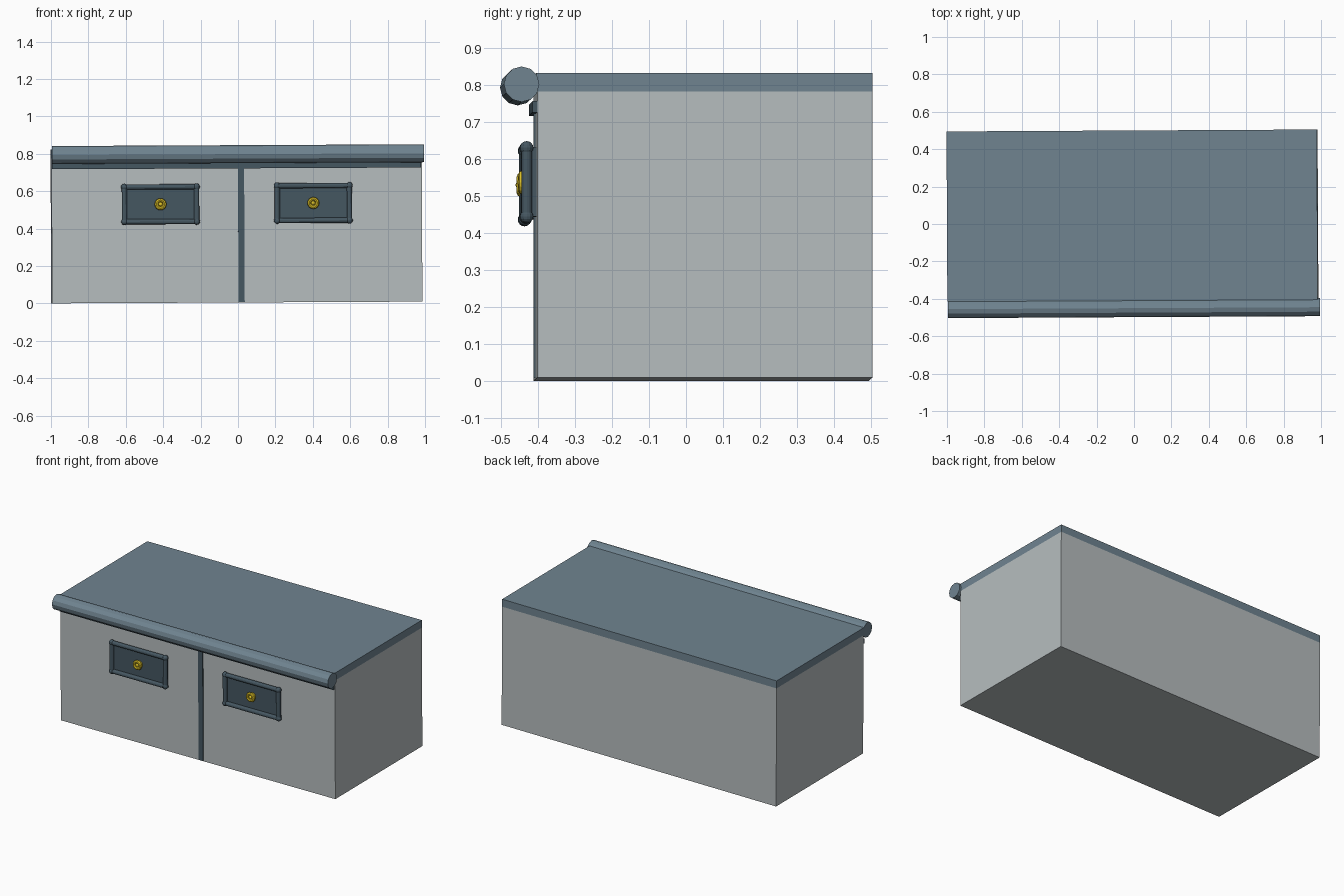
import bpy, math
from mathutils import Matrix, Vector

if "Cube" in bpy.data.objects:
    bpy.data.objects.remove(bpy.data.objects["Cube"])

# The whole model leans by a fraction of a degree
TILT = Matrix.Rotation(math.radians(0.3), 4, 'Z') @ Matrix.Rotation(math.radians(-0.27), 4, 'Y')


def material(name, rgb):
    m = bpy.data.materials.new(name)
    m.diffuse_color = (*rgb, 1)
    m.use_nodes = True
    m.node_tree.nodes["Principled BSDF"].inputs["Base Color"].default_value = m.diffuse_color
    return m


STONE = material("pale_stone", (0.47, 0.51, 0.52))
SLATE = material("slate", (0.16, 0.23, 0.28))
DARK = material("dark_slate", (0.06, 0.095, 0.12))
GOLD = material("gold", (0.75, 0.55, 0.02))


def finish(name, mat, smooth=False):
    o = bpy.context.object
    o.name = name
    o.data.materials.append(mat)
    if smooth:
        bpy.ops.object.shade_smooth_by_angle(angle=math.radians(40))
    bpy.context.view_layer.update()
    o.matrix_world = TILT @ o.matrix_world
    return o


def box(name, x, y, z, mat):
    bpy.ops.mesh.primitive_cube_add(size=1, location=(sum(x) / 2, sum(y) / 2, sum(z) / 2))
    bpy.context.object.scale = (x[1] - x[0], y[1] - y[0], z[1] - z[0])
    return finish(name, mat)


def rod(name, a, b, r, mat, sides=12):
    a, b = Vector(a), Vector(b)
    d = b - a
    bpy.ops.mesh.primitive_cylinder_add(vertices=sides, radius=r, depth=d.length, location=(a + b) / 2)
    bpy.context.object.rotation_euler = d.to_track_quat('Z', 'Y').to_euler()
    return finish(name, mat)


def ball(name, loc, r, mat):
    bpy.ops.mesh.primitive_uv_sphere_add(segments=12, ring_count=8, radius=r, location=loc)
    return finish(name, mat)


# Body, lid slab and rounded front edge
box("body", (-0.996, 0.984), (-0.407, 0.5), (0.005, 0.779), STONE)
box("top_slab", (-0.996, 0.984), (-0.41, 0.5), (0.779, 0.828), SLATE)
rod("front_roll", (-0.994, -0.45, 0.798), (0.996, -0.45, 0.798), 0.048, SLATE)

# Trim under the roll and the strip between the drawers
box("moulding", (-0.994, 0.98), (-0.42, -0.40), (0.722, 0.752), DARK)
box("divider", (0.001, 0.034), (-0.413, -0.40), (0.008, 0.73), DARK)


# Two framed plates with gold knobs
def drawer_plate(side, cx, cz):
    w, h, y = 0.193, 0.093, -0.434
    box(side + "_plate", (cx - w, cx + w), (-0.428, -0.40), (cz - h, cz + h), DARK)
    corners = [(cx - w, y, cz - h), (cx + w, y, cz - h), (cx + w, y, cz + h), (cx - w, y, cz + h)]
    for i, c in enumerate(corners):
        rod(f"{side}_frame_bar_{i}", c, corners[(i + 1) % 4], 0.014, DARK)
        ball(f"{side}_frame_corner_{i}", c, 0.018, DARK)
    bpy.ops.mesh.primitive_torus_add(major_radius=0.022, minor_radius=0.01, major_segments=16,
                                     minor_segments=8, location=(cx, -0.446, cz),
                                     rotation=(math.pi / 2, 0, 0))
    finish(side + "_knob_ring", GOLD)
    rod(side + "_knob_base", (cx, -0.425, cz), (cx, -0.446, cz), 0.024, GOLD, 16)
    ball(side + "_knob_centre", (cx, -0.448, cz), 0.011, GOLD)


drawer_plate("left", -0.414, 0.532)
drawer_plate("right", 0.403, 0.535)
